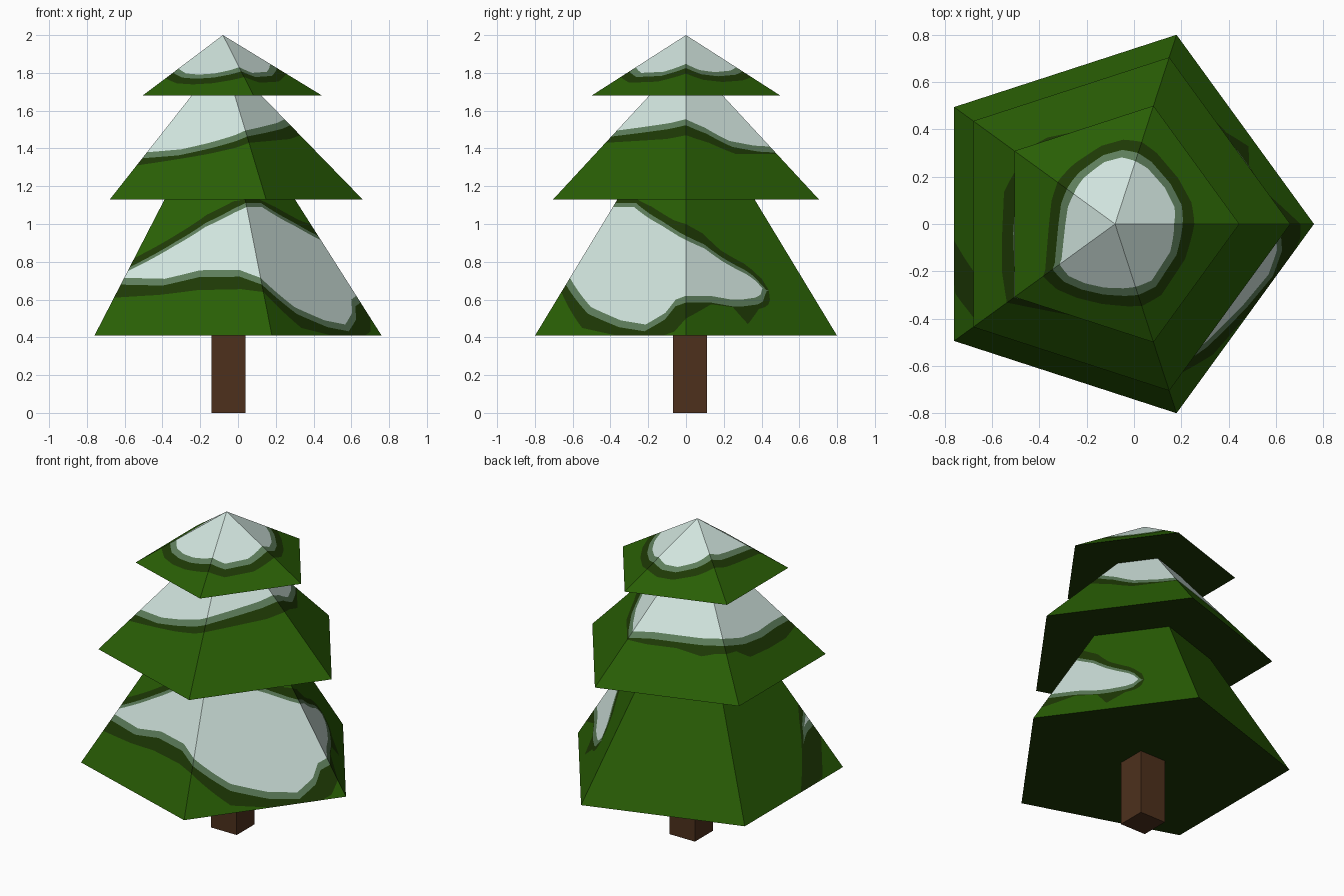
import bpy, bmesh, math

if "Cube" in bpy.data.objects:
    bpy.data.objects.remove(bpy.data.objects["Cube"])

AXIS_X = -0.08


def material(name, rgb):
    m = bpy.data.materials.new(name)
    m.diffuse_color = (*rgb, 1)
    m.use_nodes = True
    m.node_tree.nodes["Principled BSDF"].inputs["Base Color"].default_value = m.diffuse_color
    return m


GREEN = material("needle green", (0.022, 0.112, 0.0015))
DARK = material("shaded dark green", (0.0125, 0.040, 0.0015))
MIX = material("frosted green", (0.11, 0.205, 0.105))
SNOW = material("snow", (0.63, 0.77, 0.72))
BARK = material("bark brown", (0.075, 0.030, 0.012))


def point(u, z, radius, base, apex):
    """Point on a five-sided pyramid; u runs 0..5 around its corners."""
    r = radius * (apex - z) / (apex - base)
    k, t = int(u), u - int(u)
    a, b = math.radians(72 * k), math.radians(72 * (k + 1))
    return (AXIS_X + r * (math.cos(a) * (1 - t) + math.cos(b) * t),
            r * (math.sin(a) * (1 - t) + math.sin(b) * t), z)


def sample(keys, u):
    """Linear interpolation of the paint heights around the tree."""
    for a, b in zip(keys, keys[1:]):
        if a[0] <= u <= b[0]:
            t = (u - a[0]) / (b[0] - a[0])
            return [p + (q - p) * t for p, q in zip(a[1:], b[1:])]


def squeeze(lo, hi, lower, upper):
    lo, hi = max(lo, lower), min(hi, upper)
    if lo > hi:
        lo = hi = min(max((lo + hi) / 2, lower), upper)
    return lo, hi


def tier(name, radius, base, apex, band, keys):
    # keys: (u, snow bottom, snow top, dark bottom, dark top)
    keys = keys + [(5,) + keys[0][1:]]
    us = sorted({round(k[0], 4) for k in keys} | {i / 20 for i in range(100)})
    us = [u for u in us if u < 5]
    bm = bmesh.new()
    cache = {}

    def vert(co):
        key = tuple(round(c, 4) for c in co)
        if key not in cache:
            cache[key] = bm.verts.new(co)
        return cache[key]

    columns = []
    for u in us:
        sb, st, db, dt = sample(keys, u)
        db, dt = squeeze(db, dt, base, apex)
        bb, bt = squeeze(sb - band, st + 0.022, db, dt)
        sb, st = squeeze(sb, st, bb, bt)
        columns.append([vert(point(u, z, radius, base, apex))
                        for z in (base, db, bb, sb, st, bt, dt, apex)])
    # Painted bands: green, dark, frosted, snow, frosted, dark, green
    slots = (0, 1, 2, 3, 2, 1, 0)
    for i, a in enumerate(columns):
        b = columns[(i + 1) % len(columns)]
        for j, slot in enumerate(slots):
            ring = list(dict.fromkeys((a[j], b[j], b[j + 1], a[j + 1])))
            if len(ring) > 2:
                bm.faces.new(ring).material_index = slot
    # Flat dark underside
    bm.faces.new([c[0] for c in reversed(columns)]).material_index = 1
    me = bpy.data.meshes.new(name)
    bm.to_mesh(me)
    bm.free()
    for m in (GREEN, DARK, MIX, SNOW):
        me.materials.append(m)
    ob = bpy.data.objects.new(name, me)
    bpy.context.collection.objects.link(ob)


def capped(pairs, apex, drop):
    """Snow that covers everything above a wavy line."""
    return [(u, z, apex, z - drop if d is None else d, apex) for u, z, d in pairs]


# Lowest tier: a snow patch wrapped round the front and right
tier("lower_branches", 0.84, 0.41, 1.73, 0.036, [
    (0, .62, .915, .50, 1.0), (.19, .62, .87, .575, .95),
    (.35, .60, .80, .56, .86), (.43, .60, .77, .47, .83),
    (.54, .61, .73, .55, .79), (.59, .625, .70, .56, .76),
    (.625, .66, .66, .575, .73), (.65, .68, .63, .60, .71),
    (.67, .68, .60, .65, .65),
    (2.57, .45, .38, .41, .41), (2.72, .57, .46, .41, .56),
    (2.80, .66, .59, .42, .64), (2.9, .70, .69, .52, .74),
    (3.0, .715, .75, .61, .82), (3.3, .71, .885, .625, .95),
    (3.55, .755, .985, .65, 1.05), (3.85, .757, 1.06, .655, 1.12),
    (4.0, .715, 1.09, .64, 1.13), (4.29, .56, 1.09, .45, 1.13),
    (4.54, .49, 1.03, .41, 1.09), (4.72, .468, .99, .41, 1.05),
    (4.85, .53, .955, .41, 1.02), (4.92, .60, .935, .43, 1.01)])

# Middle tier: snow on its upper half
tier("middle_branches", 0.74, 1.13, 1.89, 0.032, capped([
    (0, 1.555, 1.47), (.285, 1.51, 1.43), (.55, 1.44, 1.37), (.82, 1.415, 1.37),
    (1, 1.41, 1.37), (1.2, 1.42, 1.36), (1.5, 1.42, 1.36), (1.75, 1.42, 1.337),
    (1.88, 1.425, 1.355), (2, 1.43, 1.362), (2.15, 1.41, 1.35), (2.3, 1.39, 1.295),
    (2.56, 1.376, 1.285), (2.8, 1.382, 1.285), (3, 1.38, 1.31),
    (3.31, 1.395, 1.342), (3.58, 1.43, 1.37), (3.86, 1.47, 1.405), (4, 1.495, 1.43),
    (4.38, 1.515, 1.44), (4.75, 1.535, 1.45)], 1.89, 0.08))

# Top tier: snow cap
tier("top_branches", 0.525, 1.68, 2.0, 0.022, capped([(u, z, None) for u, z in [
    (0, 1.848), (.25, 1.815), (.5, 1.804), (.8, 1.812), (1, 1.83), (1.2, 1.805),
    (1.4, 1.802), (1.7, 1.83), (2, 1.869), (2.25, 1.85), (2.5, 1.842), (2.95, 1.83),
    (3.2, 1.797), (3.39, 1.791), (3.6, 1.797), (3.83, 1.814), (4, 1.83),
    (4.24, 1.80), (4.61, 1.806)]], 2.0, 0.052))

# Trunk
bpy.ops.mesh.primitive_cube_add(size=1, location=(-0.05, 0.02, 0.21))
trunk = bpy.context.object
trunk.name = "trunk"
trunk.scale = (0.18, 0.18, 0.42)
trunk.data.materials.append(BARK)
